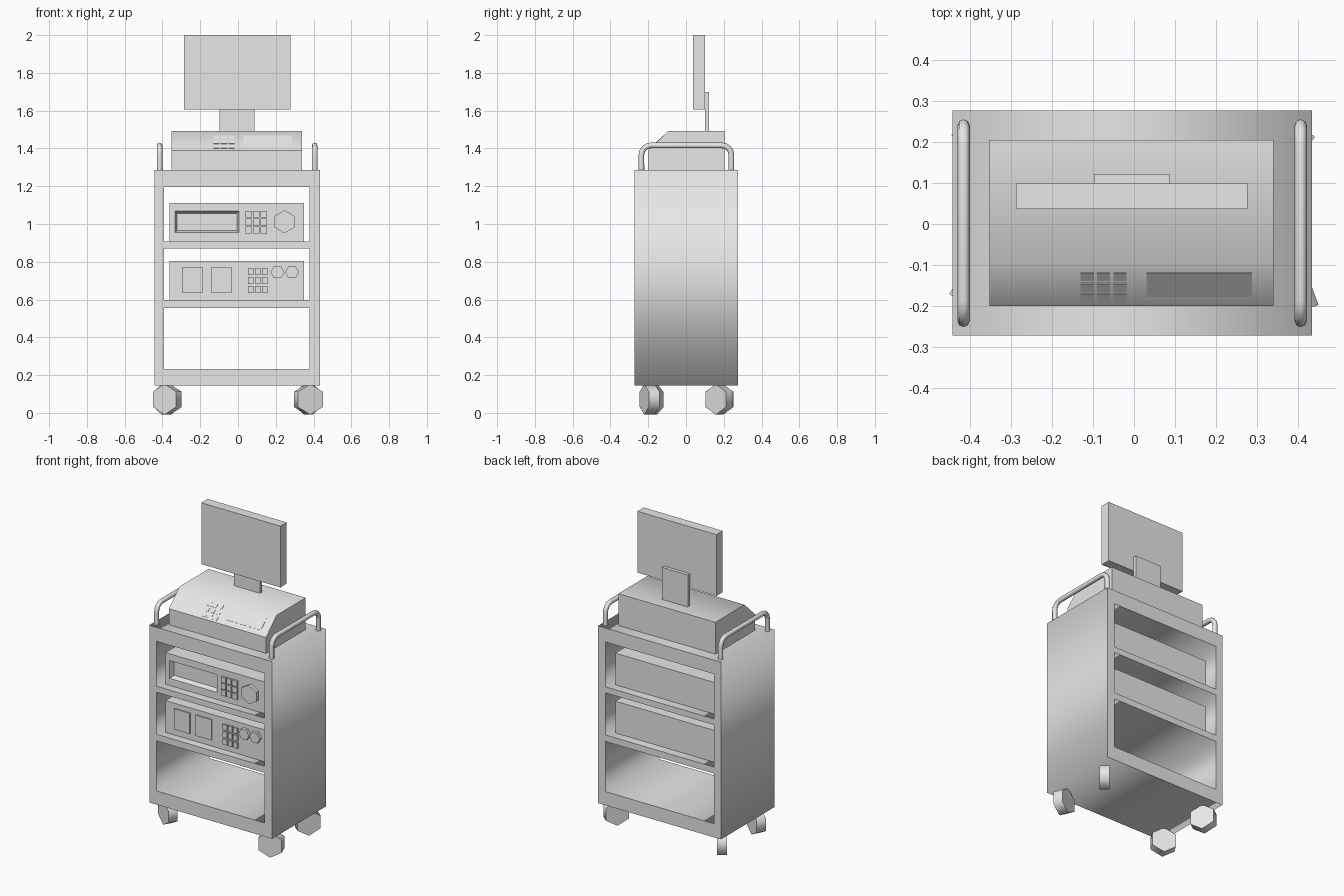
import bpy, bmesh, math
from mathutils import Matrix, Vector

if "Cube" in bpy.data.objects:
    bpy.data.objects.remove(bpy.data.objects["Cube"], do_unlink=True)

grey = bpy.data.materials.new("light_grey")
grey.use_nodes = True
grey.diffuse_color = (0.8, 0.8, 0.8, 1)
grey.node_tree.nodes["Principled BSDF"].inputs["Base Color"].default_value = (0.8, 0.8, 0.8, 1)


def add_object(name, mesh, smooth=None):
    mesh.materials.clear()
    mesh.materials.append(grey)
    obj = bpy.data.objects.new(name, mesh)
    bpy.context.collection.objects.link(obj)
    if smooth:
        bpy.ops.object.select_all(action='DESELECT')
        obj.select_set(True)
        bpy.context.view_layer.objects.active = obj
        bpy.ops.object.shade_smooth_by_angle(angle=math.radians(smooth))
    return obj


def finish(name, bm, smooth=None):
    bmesh.ops.recalc_face_normals(bm, faces=bm.faces)
    mesh = bpy.data.meshes.new(name)
    bm.to_mesh(mesh)
    bm.free()
    return add_object(name, mesh, smooth)


def add_box(bm, x, y, z, matrix=Matrix()):
    """Box from (low, high) pairs on each axis."""
    lo, hi = (Vector(c) for c in zip(x, y, z))
    place = Matrix.Translation((lo + hi) / 2) @ Matrix.Diagonal((*(hi - lo), 1))
    bmesh.ops.create_cube(bm, size=1, matrix=matrix @ place)


def box(name, x, y, z):
    bm = bmesh.new()
    add_box(bm, x, y, z)
    return finish(name, bm)


def plates(name, rects, depth, matrix):
    """Rectangles standing out from a panel; local -y points outward."""
    bm = bmesh.new()
    for x0, x1, z0, z1 in rects:
        add_box(bm, (x0, x1), (-depth, 0.003), (z0, z1), matrix)
    finish(name, bm)


def keypad(name, x0, z0, width, height, step_x, step_z, depth, matrix):
    rects = [(x0 + i * step_x, x0 + i * step_x + width,
              z0 + j * step_z, z0 + j * step_z + height)
             for i in range(3) for j in range(3)]
    plates(name, rects, depth, matrix)


def hex_disc(name, centre, radius, thickness, axis_angle, roll=0, smooth=None):
    """Six-sided disc; its axis lies level, turned from -y about z."""
    bm = bmesh.new()
    matrix = (Matrix.Translation(centre) @ Matrix.Rotation(axis_angle, 4, 'Z')
              @ Matrix.Rotation(math.pi / 2, 4, 'X') @ Matrix.Rotation(roll, 4, 'Z'))
    bmesh.ops.create_cone(bm, cap_ends=True, segments=6, radius1=radius,
                          radius2=radius, depth=thickness, matrix=matrix)
    # Put two corners level on each side
    finish(name, bm, smooth)


def curve_mesh(name, curve, matrix, smooth=None):
    temp = bpy.data.objects.new(name + "_curve", curve)
    mesh = bpy.data.meshes.new_from_object(temp)
    bpy.data.objects.remove(temp)
    mesh.transform(matrix)
    mesh.name = name
    return add_object(name, mesh, smooth)


def add_spline(curve, points, closed):
    spline = curve.splines.new('POLY')
    spline.points.add(len(points) - 1)
    for point, co in zip(spline.points, points):
        point.co = (*co, 1)
    spline.use_cyclic_u = closed


# Cart body: one outline with three open bays, extruded through the depth
cart = bpy.data.curves.new("cart", 'CURVE')
cart.dimensions = '2D'
cart.fill_mode = 'BOTH'
cart.extrude = 0.274
bays = [(0.233, 0.556), (0.598, 0.869), (0.908, 1.197)]
outlines = [(-0.442, 0.434, 0.145, 1.287)] + [(-0.392, 0.379, a, b) for a, b in bays]
for x0, x1, z0, z1 in outlines:
    add_spline(cart, [(x0, z0, 0), (x1, z0, 0), (x1, z1, 0), (x0, z1, 0)], True)
curve_mesh("cart_body", cart,
           Matrix.Translation((0, 0.002, 0)) @ Matrix.Rotation(math.pi / 2, 4, 'X'))

# Side rails: bent round tubes
for side, x in (("right", -0.415), ("left", 0.406)):
    rail = bpy.data.curves.new("rail", 'CURVE')
    rail.dimensions = '3D'
    rail.bevel_depth = 0.015
    rail.bevel_resolution = 2
    half, top, bend = 0.238, 1.416, 0.05
    arc = [(half - bend + bend * math.cos(a), top - bend + bend * math.sin(a))
           for a in (math.pi / 8 * i for i in range(5))]
    path = [(half, 1.28)] + arc
    path += [(-y, z) for y, z in reversed(path)]
    add_spline(rail, [(x, y + 0.002, z) for y, z in path], False)
    curve_mesh(side + "_rail", rail, Matrix(), 60)

# Upper instrument with a sunken display
bm = bmesh.new()
front = -0.22
add_box(bm, (-0.363, 0.35), (front, 0.22), (0.908, 1.112))
for co, no in (((-0.333, 0, 0), (1, 0, 0)), ((0.005, 0, 0), (1, 0, 0)),
               ((0, 0, 0.954), (0, 0, 1)), ((0, 0, 1.068), (0, 0, 1))):
    bmesh.ops.bisect_plane(bm, geom=bm.verts[:] + bm.edges[:] + bm.faces[:],
                           plane_co=co, plane_no=no)
bm.normal_update()
display = min(bm.faces, key=lambda f: (f.calc_center_median()
                                       - Vector((-0.164, front, 1.011))).length)
bmesh.ops.inset_individual(bm, faces=[display], thickness=0.016, depth=-0.03)
finish("upper_instrument", bm)

panel = Matrix.Translation((0, front, 0))
keypad("upper_keypad", 0.04, 0.95, 0.034, 0.036, 0.04, 0.042, 0.012, panel)
hex_disc("upper_knob", (0.246, front - 0.005, 1.012), 0.061, 0.03, 0)

# Lower instrument with two plates, keypad and two knobs
box("lower_instrument", (-0.363, 0.35), (front, 0.22), (0.598, 0.803))
plates("lower_panels", [(x, x + 0.112, 0.638, 0.771) for x in (-0.297, -0.143)],
       0.008, panel)
keypad("lower_keypad", 0.053, 0.636, 0.03, 0.036, 0.0365, 0.047, 0.012, panel)
for side, x in (("right", 0.209), ("left", 0.286)):
    hex_disc(side + "_lower_knob", (x, front - 0.005, 0.745), 0.037, 0.03, 0, math.pi / 6)

# Console on top: side profile swept across the width
bm = bmesh.new()
profile = [(-0.2, 1.287), (-0.2, 1.39), (-0.093, 1.492), (0.204, 1.492), (0.204, 1.287)]
face = bm.faces.new([bm.verts.new((-0.352, y, z)) for y, z in profile])
swept = bmesh.ops.extrude_face_region(bm, geom=[face])["geom"]
bmesh.ops.translate(bm, vec=(0.692, 0, 0),
                    verts=[v for v in swept if isinstance(v, bmesh.types.BMVert)])
finish("console", bm, 45)

# Keys and display lying on the console slope
tilt = math.atan2(0.102, 0.107) - math.pi / 2
slope = Matrix.Translation((0, -0.2, 1.39)) @ Matrix.Rotation(tilt, 4, 'X')
keypad("console_keypad", -0.13, 0.014, 0.032, 0.027, 0.04, 0.036, 0.002, slope)
plates("console_display", [(0.03, 0.287, 0.033, 0.113)], 0.002, slope)

# Monitor and its stand
box("monitor", (-0.287, 0.277), (0.036, 0.1), (1.605, 2.0))
box("monitor_stand", (-0.098, 0.087), (0.1, 0.122), (1.49, 1.698))

# Casters, each swivelled its own way
for name, x, y, degrees in (("front_right", -0.374, -0.18, -30),
                            ("front_left", 0.373, -0.193, 20),
                            ("back_left", 0.373, 0.177, 50),
                            ("back_right", -0.38, 0.177, -55)):
    hex_disc(name + "_caster", (x, y, 0.0715), 0.081, 0.06,
             math.radians(degrees), 0, 61)
